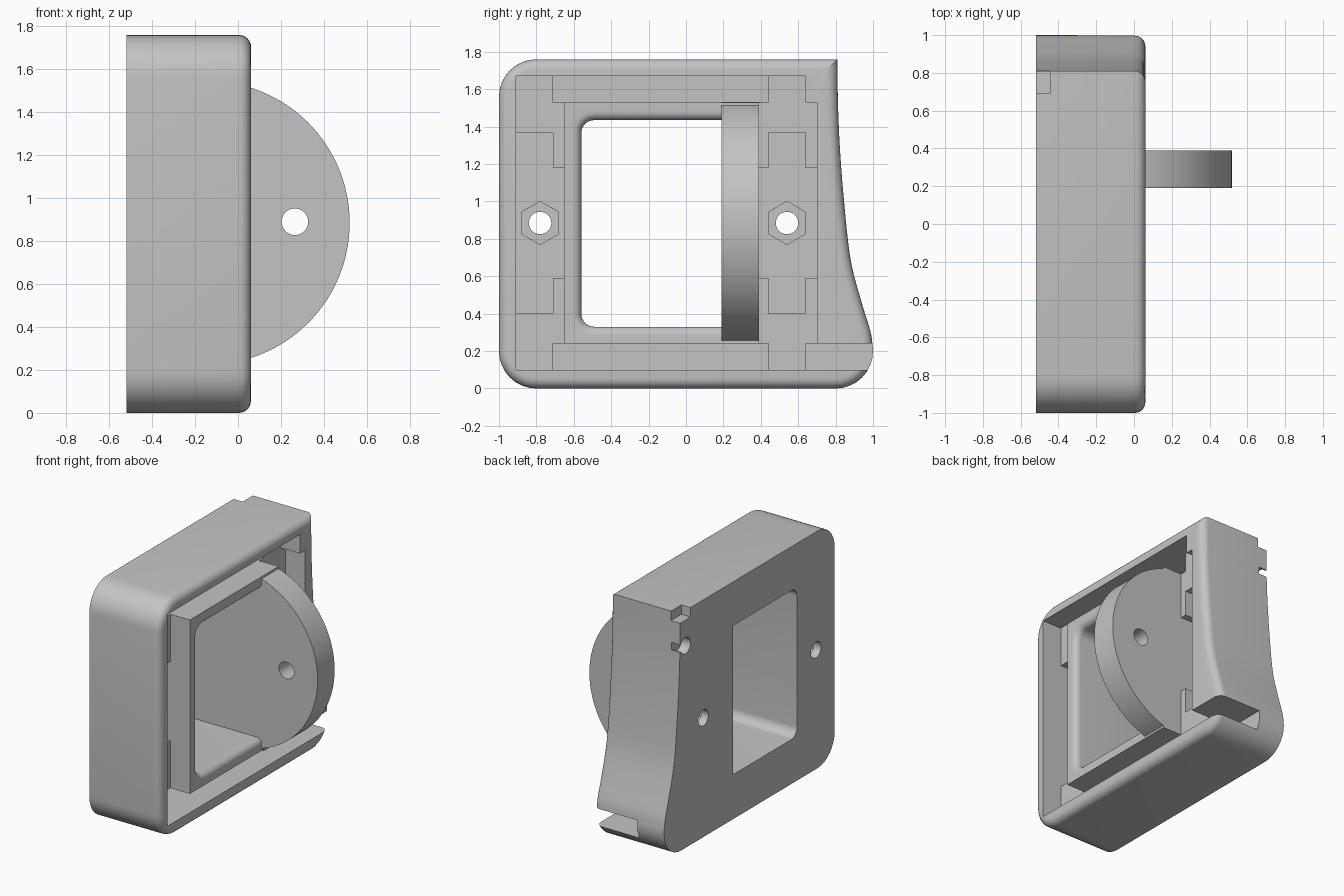
import bpy, bmesh
from math import cos, sin, pi, radians
from mathutils import Vector

if "Cube" in bpy.data.objects:
    bpy.data.objects.remove(bpy.data.objects["Cube"])

# Single grey plastic
GREY = (0.55, 0.55, 0.55, 1)
plastic = bpy.data.materials.new("grey plastic")
plastic.use_nodes = True
plastic.diffuse_color = GREY
plastic.node_tree.nodes["Principled BSDF"].inputs["Base Color"].default_value = GREY

BACK, RIM, FLOOR, LEDGE = -0.52, 0.06, -0.38, -0.10
MID = 0.885


def loft(name, rings, bevel=0):
    """Closed solid through matching rings; optionally round the last ring's edges."""
    bm = bmesh.new()
    loops = [[bm.verts.new(p) for p in ring] for ring in rings]
    n = len(loops[0])
    for a, b in zip(loops, loops[1:]):
        for i in range(n):
            bm.faces.new((a[i], a[(i + 1) % n], b[(i + 1) % n], b[i]))
    bm.faces.new(loops[0][::-1])
    cap = bm.faces.new(loops[-1])
    bmesh.ops.recalc_face_normals(bm, faces=bm.faces)
    if bevel:
        bmesh.ops.bevel(bm, geom=list(cap.edges), offset=bevel, segments=6,
                        profile=0.5, affect='EDGES')
    me = bpy.data.meshes.new(name)
    bm.to_mesh(me)
    bm.free()
    ob = bpy.data.objects.new(name, me)
    bpy.context.collection.objects.link(ob)
    me.materials.append(plastic)
    return ob


def prism(name, yz, x0, x1, bevel=0):
    return loft(name, [[(x, y, z) for y, z in yz] for x in (x0, x1)], bevel)


def box(name, y0, y1, z0, z1, x0, x1):
    return prism(name, [(y0, z0), (y1, z0), (y1, z1), (y0, z1)], x0, x1)


def arc(cy, cz, r, a0, a1, n=8):
    return [(cy + r * cos(radians(a0 + (a1 - a0) * i / n)),
             cz + r * sin(radians(a0 + (a1 - a0) * i / n))) for i in range(n + 1)]


def circle(cy, cz, r, n=32):
    return arc(cy, cz, r, 0, 360 * (n - 1) / n, n - 1)


def spline(pts, steps=5):
    """Smooth curve through points."""
    v = [Vector(p) for p in pts]
    v = [2 * v[0] - v[1]] + v + [2 * v[-1] - v[-2]]
    out = []
    for a, b, c, d in zip(v, v[1:], v[2:], v[3:]):
        for i in range(steps):
            t = i / steps
            out.append(tuple(0.5 * (2 * b + (c - a) * t + (2 * a - 5 * b + 4 * c - d) * t * t
                                    + (3 * b - a - 3 * c + d) * t ** 3)))
    return out + [tuple(pts[-1])]


def cut(ob, cutters):
    for c in cutters:
        c.hide_render = True
        m = ob.modifiers.new("cut", 'BOOLEAN')
        m.operation, m.solver, m.object = 'DIFFERENCE', 'EXACT', c
        bpy.context.view_layer.objects.active = ob
        bpy.ops.object.modifier_apply(modifier=m.name)


def discard(cutters):
    for c in cutters:
        bpy.data.objects.remove(c)


# Housing outline: three round corners, curved front side, sharp top corner
side = spline([(0.998, 0.23), (0.985, 0.31), (0.936, 0.47), (0.88, 0.69),
               (0.845, 1.0), (0.822, 1.3), (0.812, 1.55), (0.81, 1.76)])
outline = (arc(0.8, 0.2, 0.2, -90, 0) + side
           + arc(-0.8, 1.56, 0.2, 90, 180) + arc(-0.8, 0.2, 0.2, 180, 270))
housing = prism("housing", outline, BACK, RIM, bevel=0.055)


# Window cutter, flaring into a rounded lip at the open side
def window_ring(x, g):
    r = 0.07 + g
    yz = ([(0.19, 0.33 - g), (0.19, 1.435 + g)]
          + arc(-0.49, 1.365, r, 90, 180) + arc(-0.49, 0.40, r, 180, 270))
    return [(x, y, z) for y, z in yz]


LIP = 0.045
rings = [window_ring(BACK - 0.1, 0)]
rings += [window_ring(RIM - LIP + LIP * sin(a), LIP * (1 - cos(a)))
          for a in [i * pi / 12 for i in range(7)]]
rings.append(window_ring(RIM + 0.1, LIP))
window = loft("window_cutter", rings)

# Cavity, cable exit, bolt holes, nut pockets and rear cord slots
cutters = [
    box("cavity_cutter", -0.91, 0.64, 0.10, 1.67, FLOOR, 0.3),
    box("cavity_side_cutter", 0.3, 0.70, 0.24, 1.53, FLOOR, 0.31),
    box("cable_exit_cutter", 0.6, 1.2, 0.10, 0.24, -0.30, 0.32),
    box("top_cord_cutter", 0.69, 0.815, 1.69, 1.9, -0.6, -0.445),
    box("side_cord_cutter", 0.75, 1.0, 1.475, 1.53, -0.61, -0.45),
    prism("rear_cord_cutter", circle(0.75, 1.50, 0.06), -0.62, -0.445),
]
for y in (-0.78, 0.54):
    cutters.append(prism("nut_cutter", arc(y, MID, 0.115, 30, 330, 5), -0.46, -0.2))
    cutters.append(prism("bolt_cutter", circle(y, MID, 0.06), -0.7, 0.0))
cut(housing, cutters + [window])
discard(cutters)

# Inner frame around the window
frame = box("window_frame", -0.65, 0.39, 0.24, 1.53, FLOOR - 0.03, RIM)
cut(frame, [window])
discard([window])

# Half-disc tab with pivot hole, carried by the frame
tab_profile = [(x, z) for x, z in arc(-0.14, MID, 0.66, -78, 78, 48)]
tab = loft("half_disc_tab", [[(x, y, z) for x, z in tab_profile] for y in (0.19, 0.39)])
pivot = loft("pivot_cutter", [[(x, y, z) for x, z in circle(0.265, 0.89, 0.062)]
                              for y in (0.1, 0.5)])
cut(tab, [pivot])
discard([pivot])

# Corner ledges, mirrored bottom to top
parts = [housing, frame, tab]
ledges = [(-0.91, -0.71, 1.37, 1.67), (-0.71, -0.65, 1.18, 1.53),
          (0.44, 0.64, 1.37, 1.67), (0.39, 0.44, 1.18, 1.53), (0.64, 0.70, 1.18, 1.53)]
for y0, y1, z0, z1 in ledges:
    parts.append(box("upper_ledge", y0, y1, z0, z1, FLOOR - 0.02, LEDGE))
    parts.append(box("lower_ledge", y0, y1, 2 * MID - z1, 2 * MID - z0, FLOOR - 0.02, LEDGE))

# Smooth the rounded surfaces, keep the corners crisp
bpy.ops.object.select_all(action='DESELECT')
for ob in parts:
    ob.select_set(True)
bpy.context.view_layer.objects.active = housing
bpy.ops.object.shade_smooth_by_angle(angle=radians(30))
